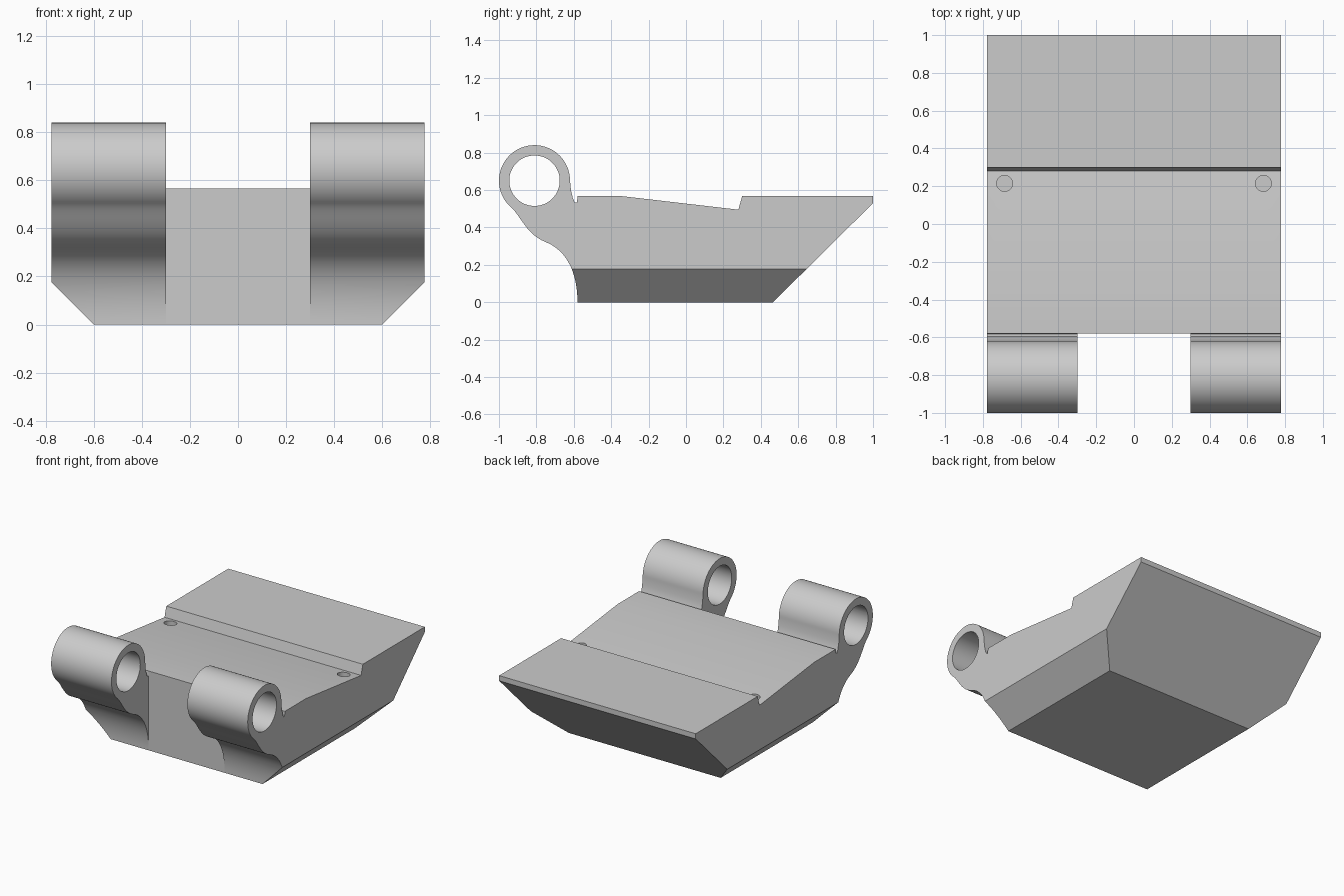
import bpy, bmesh, math
from mathutils import Vector

cube = bpy.data.objects.get("Cube")
if cube:
    bpy.data.objects.remove(cube, do_unlink=True)

grey = bpy.data.materials.new("plain grey")
grey.use_nodes = True
colour = (0.6, 0.6, 0.6, 1)
grey.diffuse_color = colour
grey.node_tree.nodes["Principled BSDF"].inputs["Base Color"].default_value = colour

HALF = 0.777          # half width
FRONT = -0.58         # front wall of the body
TOP = 0.567           # upper deck height
PIVOT = (-0.81, 0.65)  # hinge axis, as y and z


def prism(name, profile, place, start, end):
    """Extrude a closed 2D profile; place maps (u, v, depth) to a point."""
    bm = bmesh.new()
    face = bm.faces.new([bm.verts.new(place(u, v, start)) for u, v in profile])
    shift = Vector(place(0, 0, end)) - Vector(place(0, 0, start))
    geom = bmesh.ops.extrude_face_region(bm, geom=[face])["geom"]
    bmesh.ops.translate(bm, vec=shift,
                        verts=[g for g in geom if isinstance(g, bmesh.types.BMVert)])
    bmesh.ops.recalc_face_normals(bm, faces=bm.faces)
    mesh = bpy.data.meshes.new(name)
    bm.to_mesh(mesh)
    bm.free()
    mesh.materials.append(grey)
    obj = bpy.data.objects.new(name, mesh)
    bpy.context.collection.objects.link(obj)
    return obj


def along_x(u, v, d):
    return (d, u, v)


def along_y(u, v, d):
    return (u, d, v)


def along_z(u, v, d):
    return (u, v, d)


def arc(centre, radius, first, last, steps):
    angles = [math.radians(first + (last - first) * i / steps) for i in range(steps + 1)]
    return [(centre[0] + radius * math.cos(a), centre[1] + radius * math.sin(a))
            for a in angles]


def bezier(a, b, c, d, steps=14):
    a, b, c, d = map(Vector, (a, b, c, d))
    ts = [i / steps for i in range(1, steps + 1)]
    return [tuple(a * (1 - t)**3 + b * 3 * t * (1 - t)**2 + c * 3 * t * t * (1 - t) + d * t**3)
            for t in ts]


# Side outline: deck, relief slot, hinge barrel, curved underside of the arm
barrel = arc(PIVOT, 0.19, 0, 231, 56)
neck = (-0.75, 0.322)
outline = [(0.465, 0), (1, 0.53), (1, TOP), (0.3, TOP), (0.28, 0.495), (-0.34, TOP),
           (FRONT, TOP), (-0.583, 0.533), (-0.595, 0.533), (-0.606, 0.56), (-0.615, 0.6)]
outline += barrel
outline += bezier(barrel[-1], (-0.885, 0.46), (-0.85, 0.36), neck)
outline += bezier(neck, (-0.62, 0.27), (FRONT, 0.13), (FRONT, 0))
body = prism("hinged_block", outline, along_x, -HALF, HALF)

# Cutters: gap between arms, hinge bore, bottom chamfers, small blind holes
gap = [(-2, -1), (FRONT, -1), (FRONT, 2), (-2, 2)]
cutters = [prism("arm_gap_cutter", gap, along_x, -0.3, 0.3),
           prism("hinge_bore_cutter", arc(PIVOT, 0.135, 0, 354.375, 63), along_x, -1, 1)]
for side, label in ((1, "left"), (-1, "right")):
    wedge = [(side * 0.5, -0.1), (side, 0.4), (side, -0.1)]
    cutters.append(prism(label + "_chamfer_cutter", wedge, along_y, -2, 2))
    hole = arc((side * 0.685, 0.215), 0.042, 0, 348.75, 31)
    cutters.append(prism(label + "_hole_cutter", hole, along_z, 0.4, 0.8))

bpy.ops.object.select_all(action='DESELECT')
bpy.context.view_layer.objects.active = body
body.select_set(True)
for cutter in cutters:
    cutter.hide_render = True
    mod = body.modifiers.new("cut", 'BOOLEAN')
    mod.operation = 'DIFFERENCE'
    mod.solver = 'EXACT'
    mod.object = cutter
    bpy.ops.object.modifier_apply(modifier=mod.name)
    bpy.data.objects.remove(cutter, do_unlink=True)

bpy.ops.object.shade_smooth_by_angle(angle=math.radians(25))
